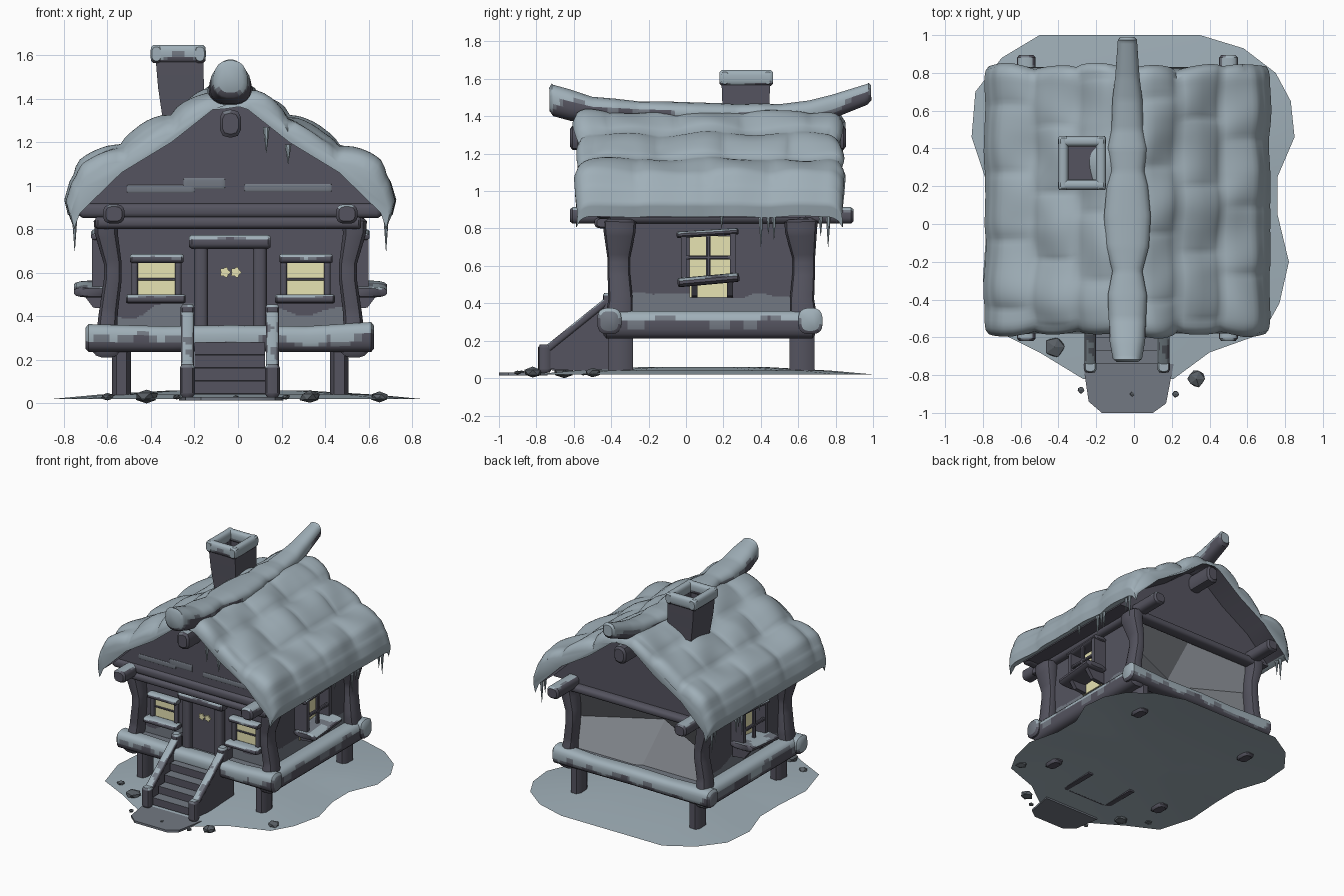
import bpy, bmesh, math, random
from mathutils import Vector, noise

if "Cube" in bpy.data.objects:
    bpy.data.objects.remove(bpy.data.objects["Cube"])

random.seed(4)
C = -0.035  # the house's mirror line in x
WOOD, THIN, SNOW, GLOW, STONE, BACK = range(6)
MATS = []
for name, col in [("dark wood", (.09, .088, .115)), ("thin snow", (.17, .19, .225)),
                  ("deep snow", (.35, .43, .48)), ("window glow", (.80, .77, .45)),
                  ("stone", (.10, .115, .13)), ("pale back wall", (.23, .245, .27))]:
    m = bpy.data.materials.new(name)
    m.diffuse_color = (*col, 1)
    m.use_nodes = True
    m.node_tree.nodes["Principled BSDF"].inputs["Base Color"].default_value = m.diffuse_color
    MATS.append(m)


def finish(name, bm, rule, angle=40, recalc=True):
    """Turn a bmesh into an object; rule(centre, normal) gives a face's colour."""
    if recalc:
        bmesh.ops.recalc_face_normals(bm, faces=bm.faces[:])
    bm.normal_update()
    for f in bm.faces:
        f.material_index = rule(f.calc_center_median(), f.normal) if callable(rule) else rule
        f.smooth = True
    me = bpy.data.meshes.new(name)
    bm.to_mesh(me)
    bm.free()
    for m in MATS:
        me.materials.append(m)
    me.set_sharp_from_angle(angle=math.radians(angle))
    ob = bpy.data.objects.new(name, me)
    bpy.context.collection.objects.link(ob)
    return ob


def snowy(t):
    """Snow on faces that look up, with a ragged edge."""
    def rule(c, n):
        k = n.z - t - 0.55 * noise.noise(c * 8)
        return SNOW if k > 0 else THIN if k > -0.15 else WOOD
    return rule


def loft(name, rings, rule, angle=40):
    bm = bmesh.new()
    vs = [[bm.verts.new(p) for p in r] for r in rings]
    n = len(vs[0])
    for a, b in zip(vs, vs[1:]):
        for i in range(n):
            bm.faces.new((a[i], a[(i + 1) % n], b[(i + 1) % n], b[i]))
    bm.faces.new(vs[0][::-1])
    bm.faces.new(vs[-1])
    return finish(name, bm, rule, angle)


def log(name, pts, rule=WOOD, sides=20, p=0.7):
    """Rounded beam through points (x, y, z, width, height)."""
    rows = []
    for a, b in zip(pts, pts[1:]):
        k = max(1, int(math.dist(a[:3], b[:3]) / 0.018))
        rows += [[u + (v - u) * i / k for u, v in zip(a, b)] for i in range(k)]
    rows.append(list(pts[-1]))
    d = (Vector(pts[-1][:3]) - Vector(pts[0][:3])).normalized()
    side = d.cross(Vector((0, 1, 0) if abs(d.z) > .9 else (0, 0, 1))).normalized()
    up = side.cross(d)
    e = min(0.014, 0.2 * min(pts[0][3:]))
    ends = [r[:3] + [q * .75 for q in r[3:]] for r in (rows[0], rows[-1])]
    rows[0][:3] = Vector(rows[0][:3]) + d * e
    rows[-1][:3] = Vector(rows[-1][:3]) - d * e
    rings = []
    for r in [ends[0]] + rows + [ends[1]]:
        ring = []
        for i in range(sides):
            t = 2 * math.pi * (i + .5) / sides
            c, s = [math.copysign(abs(q) ** p, q) / 2 for q in (math.cos(t), math.sin(t))]
            ring.append(Vector(r[:3]) + side * c * r[3] + up * s * r[4])
        rings.append(ring)
    return loft(name, rings, rule)


def bar(name, a, b, w, h, rule=WOOD, sides=16):
    return log(name, [(*a, w, h), (*b, w, h)], rule, sides)


def sheet(name, f, nu, nv, rule):
    bm = bmesh.new()
    g = [[bm.verts.new(f(i / nu, j / nv)) for j in range(nv + 1)] for i in range(nu + 1)]
    for i in range(nu):
        for j in range(nv):
            bm.faces.new((g[i][j], g[i + 1][j], g[i + 1][j + 1], g[i][j + 1]))
    return finish(name, bm, rule, 15, False)


def extrude(name, pts, a, b, axis, rule):
    """Flat profile pushed from a to b along axis x (0) or y (1)."""
    put = (lambda p, k: Vector((k, *p))) if axis == 0 else (lambda p, k: Vector((p[0], k, p[1])))
    return loft(name, [[put(p, k) for p in pts] for k in (a, b)], rule, 20)


# Snow ground and the trodden path in front
outline = [(-.5, 1), (.35, 1), (.58, .93), (.75, .8), (.83, .65), (.85, .46), (.76, .25), (.76, .05),
           (.82, -.2), (.77, -.42), (.68, -.58), (.4, -.68), (.21, -.82), (-.27, -.82), (-.5, -.68),
           (-.72, -.57), (-.8, -.3), (-.78, 0), (-.78, .22), (-.86, .46), (-.84, .7), (-.7, .88)]
bm = bmesh.new()
rings = [[bm.verts.new((x * k, .1 + (y - .1) * k, z)) for x, y in outline]
         for k, z in ((1, .02), (.75, .04), (.35, .06))]
for a, b in zip(rings, rings[1:]):
    for i in range(len(a)):
        j = (i + 1) % len(a)
        bm.faces.new((a[j], a[i], b[i], b[j]))
bm.faces.new(rings[-1][::-1])
finish("snow_ground", bm, SNOW)
path = [(-.27, -.74), (-.24, -.94), (-.17, -1), (.1, -1), (.17, -.95), (.21, -.74)]
loft("front_path", [[Vector((x, y, z)) for x, y in path] for z in (.014, .03)], THIN)

# Rocks
for x, y, r in [(-.42, -.65, .06), (.33, -.82, .05), (-.28, -.88, .02), (.22, -.9, .02),
                (-.01, -.9, .014), (.65, -.5, .045), (-.6, -.55, .03)]:
    bm = bmesh.new()
    bmesh.ops.create_icosphere(bm, subdivisions=1, radius=r)
    for v in bm.verts:
        v.co *= random.uniform(.85, 1.1)
        v.co = (x + v.co.x, y + v.co.y, .03 + max(-.03, v.co.z * .6))
    finish("rock", bm, STONE, 10)

# Legs, bent corner columns, floor frame, eave beams
for s in (-1, 1):
    for y, o in ((-.35, -1), (.62, 1)):
        x = C + s * .5
        bar("leg", (x, y, .02), (x, y, .3), .09, .14, WOOD, 8)
        log("corner_column", [(C + s * .57, y + o * .01, .3, .1, .15), (C + s * .56, y, .42, .09, .13),
                              (C + s * .54, y + o * .01, .57, .085, .12), (C + s * .54, y + o * .01, .64, .085, .12),
                              (C + s * .57, y - .005, .78, .11, .17), (C + s * .57, y - .005, .85, .12, .18)], WOOD, 10)
    bar("side_floor_beam", (C + s * .57, -.44, .285), (C + s * .57, .69, .285), .14, .15, snowy(.1))
    bar("eave_beam", (C + s * .535, -.62, .87), (C + s * .535, .895, .87), .1, .09, snowy(.75))
for y in (-.41, .665):
    log("cross_floor_beam", [(C - .665, y, .3, .13, .13), (C - .3, y, .295, .12, .12), (C, y, .3, .13, .12),
                             (C + .35, y, .295, .12, .12), (C + .66, y, .305, .13, .14)], snowy(-.05))
extrude("floor_slab", [(C - .55, .29), (C + .55, .29), (C + .55, .345), (C - .55, .345)], -.42, .64, 1,
        lambda c, n: THIN if n.z > .5 else WOOD)


# Walls with a drift of snow along the foot
def drift(c, n):
    k = c.z - .43 - .07 * noise.noise(c * 6)
    return THIN if k < 0 and abs(c.x - C) > .17 else WOOD


sheet("front_wall", lambda u, v: Vector((C - .55 + 1.1 * u, -.32, .32 + .54 * v)), 110, 70, drift)
for s in (-1, 1):
    sheet("side_wall", lambda u, v: Vector((C + s * .53, -.33 + .95 * u, .32 + .54 * v)), 100, 70, drift)
sheet("back_wall", lambda u, v: Vector((C - .53 + 1.06 * u, .6 - .3 * (1 - abs(2 * u - 1)) * (1 - abs(2 * v - 1)),
                                        .32 + .54 * v)), 2, 2, BACK)

# Gable block, tie beams and streaks of snow
gable = [(.70, .86), (.68, .92), (.5, 1.08), (.27, 1.22), (.08, 1.37)]
extrude("gable_block", [(C - d, z) for d, z in gable] + [(C + d, z) for d, z in gable[::-1]],
        -.46, .64, 1, WOOD)
bar("upper_tie_beam", (C - .69, -.44, .885), (C + .69, -.44, .885), .08, .07)
for y in (-.44, .64):
    bar("lower_tie_beam", (C - .62, y, .83), (C + .6, y, .83), .1, .06)
for x0, x1, z, h in [(-.51, -.2, .985, .035), (-.25, -.06, 1.01, .05), (.03, .43, .99, .035)]:
    bar("gable_snow_streak", (x0, -.461, z), (x1, -.461, z), .009, h, THIN)

# Pillowy snow roof
top = [(0, 1.43), (.1, 1.41), (.27, 1.32), (.42, 1.22), (.55, 1.155), (.67, 1.085), (.725, 1.01), (.755, .93), (.735, .86)]
under = [(.69, .875), (.5, 1.06), (.27, 1.2), (.08, 1.35), (0, 1.38)]
half = [tuple(a[i] + (b[i] - a[i]) * k / 5 for i in (0, 1)) for a, b in zip(top, top[1:]) for k in range(5)] + [top[-1]]
rows = [.03, .27, .5, .78]


def puff(d, y, s):
    h = .03 * noise.noise(Vector((d * s * 4, y * 4, 2)))
    for r in range(3):
        if rows[r] < d <= rows[r + 1]:
            a = math.sin(math.pi * (d - rows[r]) / (rows[r + 1] - rows[r]))
            b = abs(math.sin(math.pi * ((y + .58) / .355 + .3 * r * s + (.5 if s > 0 else .2))))
            h += .034 * a ** .7 * (.35 + .65 * b ** .6) - .01
    return h


rings = []
N = 72
for j in range(N + 1):
    v = j / N
    y = -.58 + 1.41 * v
    e = min(1, min(v, 1 - v) * 1.41 / .08)
    drop = .06 * (1 - math.sqrt(1 - (1 - e) ** 2))
    arm = {}
    for s in (-1, 1):
        arm[s] = []
        for d, z in half:
            k = puff(d, y, s)
            reach = d + (.6 * k - (drop * .4 if d > .6 else 0) if d > .03 else 0)
            arm[s].append(Vector((C + s * reach, y + (v - .5) * 1.6 * k, z + k * (1 if d < .7 else .4) - drop)))
    low = {s: [Vector((C + s * d, y, z)) for d, z in under] for s in (-1, 1)}
    rings.append(arm[-1][::-1] + arm[1][1:] + low[1] + low[-1][-2::-1])
loft("snow_roof", rings, lambda c, n: WOOD if n.z < -.45 and abs(c.x - C) < .69 else SNOW, 60)

# Ridge beam and upswept ridge log
bar("ridge_beam", (C, -.62, 1.285), (C, .855, 1.285), .1, .13, snowy(.9), 10)
log("ridge_log", [(C, -.73, 1.49, .15, .17), (C, -.62, 1.46, .19, .17), (C, -.5, 1.435, .2, .14),
                  (C, -.38, 1.43, .21, .13), (C, -.25, 1.425, .16, .11), (C, -.12, 1.42, .23, .12),
                  (C, .04, 1.415, .25, .12), (C, .2, 1.41, .22, .12), (C, .28, 1.41, .18, .11),
                  (C, .4, 1.41, .21, .12), (C, .5, 1.41, .17, .11), (C, .66, 1.42, .16, .13),
                  (C, .78, 1.45, .13, .13), (C, .99, 1.525, .1, .11)], snowy(.05), 20, .8)

# Chimney with a snow rim
quad = [(-1, -1), (1, -1), (1, 1), (-1, 1)]
loft("chimney", [[Vector((x + a * w, .32 + b * (w + .02), z)) for a, b in quad] for x, w, z in
                 [(-.245, .095, 1.1), (-.25, .095, 1.3), (-.262, .105, 1.45), (-.268, .11, 1.58),
                  (-.275, .08, 1.58), (-.275, .08, 1.4)]], WOOD, 20)
for s in (-1, 1):
    bar("chimney_rim", (-.275 + s * .1, .18, 1.605), (-.275 + s * .1, .465, 1.605), .055, .085, snowy(-.3))
    bar("chimney_rim", (-.4, .3225 + s * .115, 1.605), (-.15, .3225 + s * .115, 1.605), .055, .085, snowy(-.3))

# Door
extrude("door", [(-.14, .34), (.07, .34), (.07, .72), (-.14, .72)], -.345, -.32, 1, WOOD)
for x in (-.17, .1):
    bar("door_post", (x, -.36, .33), (x, -.36, .73), .065, .07)
bar("door_lintel", (-.225, -.37, .742), (.15, -.37, .742), .09, .065, snowy(.3))
for x in (-.06, -.01):
    loft("door_flower", [[Vector((x + r * math.cos(t), y, .602 + r * math.sin(t))) for t, r in
         [(i * math.pi / 10, .022 + .004 * math.cos(i * math.pi / 2)) for i in range(20)]]
         for y in (-.353, -.344)], GLOW)

# Front windows
for x in (-.375, .31):
    extrude("front_window_pane", [(x - .09, .49), (x + .09, .49), (x + .09, .65), (x - .09, .65)], -.33, -.322, 1, GLOW)
    bar("front_window_lintel", (x - .12, -.36, .665), (x + .125, -.36, .665), .07, .042, snowy(.3))
    bar("front_window_sill", (x - .14, -.37, .48), (x + .135, -.37, .48), .09, .042, snowy(.6))
    for q in (-.1, .1):
        bar("front_window_jamb", (x + q, -.345, .49), (x + q, -.345, .65), .03, .035)
    bar("front_window_bar", (x - .09, -.335, .57), (x + .09, -.335, .57), .012, .012, WOOD, 8)

# Side windows: projecting lattice frame on a heavy bracketed sill
for s in (-1, 1):
    x = C + s * .536
    out = C + s * .62
    extrude("side_window_pane", [(.02, .43), (.235, .43), (.235, .76), (.02, .76)], x - .004, x + .004, 0, GLOW)
    for y in (-.012, .252):
        extrude("side_window_cheek", [(y - .016, .53), (y + .016, .53), (y + .016, .775), (y - .016, .775)],
                x - s * .01, C + s * .635, 0, WOOD)
    bar("side_window_head", (C + s * .585, -.05, .765), (C + s * .585, .28, .785), .11, .035, snowy(.6))
    bar("side_window_sill", (C + s * .625, -.045, .51), (C + s * .625, .285, .54), .19, .05, snowy(.75))
    bar("side_window_crossbar", (out, 0, .645), (out, .24, .645), .025, .025, WOOD, 8)
    bar("side_window_mullion", (out, .12, .53), (out, .12, .77), .025, .025, WOOD, 8)
    for y in (.045, .235):
        extrude("side_window_bracket", [(C + s * .52, .43), (C + s * .63, .44), (C + s * .69, .52), (C + s * .52, .52)],
                y - .016, y + .016, 1, WOOD)

# Steps, stringers and newel posts
for i in range(5):
    y, z = -.74 + .07 * i, .1 + .06 * i
    extrude("step", [(y, z - .055), (y + .12, z - .055), (y + .12, z), (y, z)], -.2, .125, 0,
            lambda c, n: THIN if n.z > .5 else WOOD)
extrude("step_backing", [(-.72, .04), (-.38, .33), (-.3, .33), (-.58, .04)], -.2, .125, 0, WOOD)
for x in (-.232, .158):
    extrude("stair_side", [(-.74, .05), (-.74, .15), (-.4, .42), (-.3, .42), (-.3, .04), (-.6, .04)],
            x - .02, x + .02, 0, WOOD)
    bar("stair_rail", (x, -.76, .14), (x, -.4, .43), .06, .04, snowy(.65))
    bar("stair_post", (x, -.755, .03), (x, -.755, .18), .07, .07, snowy(.6), 10)
    bar("stair_top_post", (x, -.41, .3), (x, -.41, .455), .065, .07, snowy(.6), 10)

# Icicles along the eaves and the front gable
spots = [(s, .715, y, .9, l) for s in (-1, 1) for y, l in
         [(.19, .1), (.4, .2), (.44, .13), (.47, .16), (.72, .14), (.76, .2)]]
spots += [(1, .165, -.56, 1.27, .12), (1, .265, -.56, 1.19, .09)]
for s, d, y, z, l in spots:
    bm = bmesh.new()
    bmesh.ops.create_cone(bm, cap_ends=True, segments=7, radius1=.001, radius2=.016, depth=l)
    bmesh.ops.translate(bm, verts=bm.verts[:], vec=(C + s * d, y, z - l / 2))
    finish("icicle", bm, SNOW)
